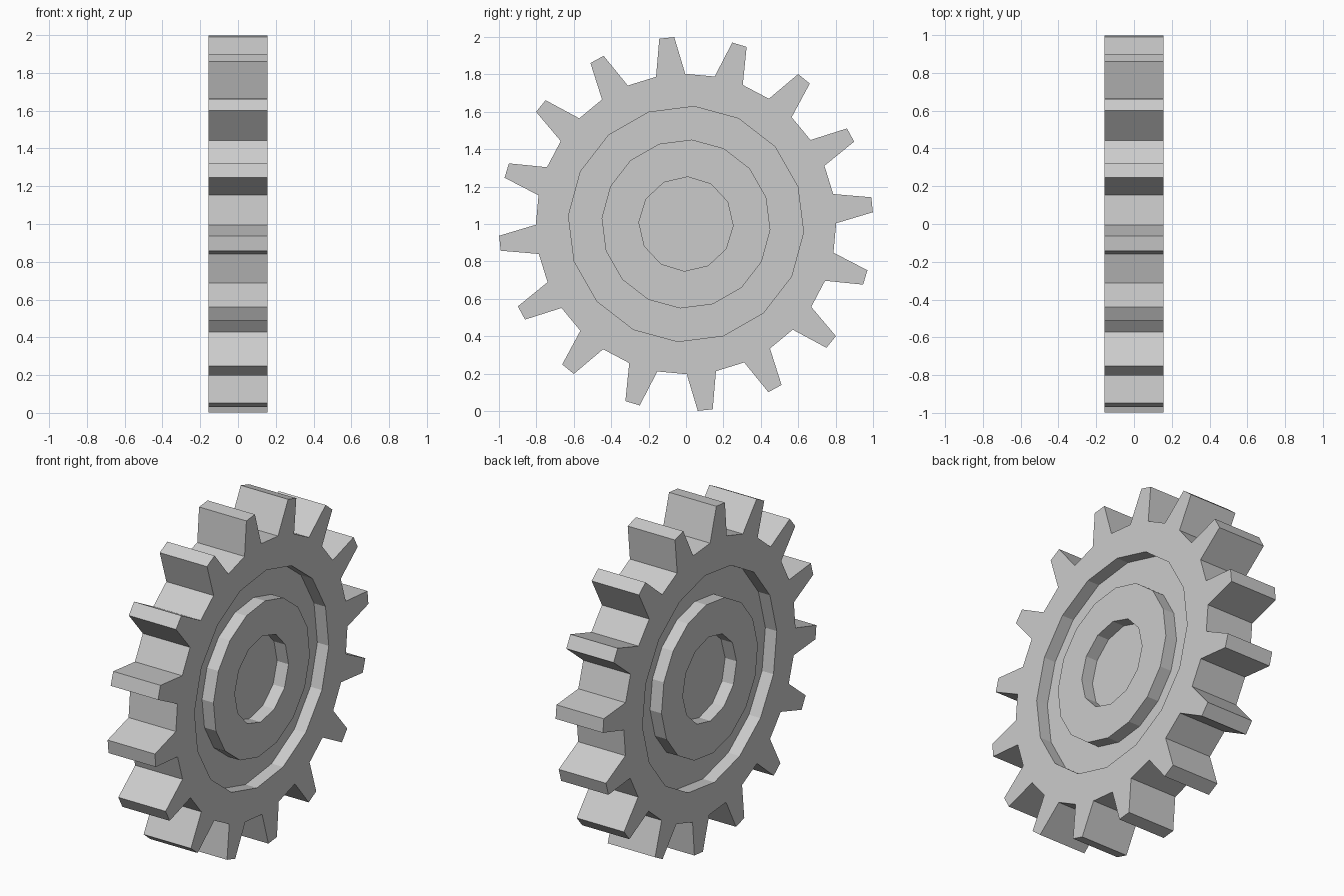
import bpy, bmesh
from math import cos, sin, radians

if "Cube" in bpy.data.objects:
    bpy.data.objects.remove(bpy.data.objects["Cube"])

TEETH = 16
HALF = 0.155       # half thickness of the gear
WEB = 0.08         # half thickness left under the recesses
bm = bmesh.new()


def loop(x, polar):
    """Closed edge loop in the plane at x from (radius, degrees) pairs."""
    vs = [bm.verts.new((x, r * cos(radians(a)), 1 + r * sin(radians(a)))) for r, a in polar]
    return [bm.edges.new((vs[i], vs[(i + 1) % len(vs)])) for i in range(len(vs))]


def circle(x, r, n, phase):
    return loop(x, [(r, phase + 360 * i / n) for i in range(n)])


def wall(a, b):
    bmesh.ops.bridge_loops(bm, edges=a + b)


def fill(*loops):
    bmesh.ops.triangle_fill(bm, use_beauty=True, edges=sum(loops, []))


# Toothed outline: root, tip, tip, root for each tooth
outline = []
for i in range(TEETH):
    c = 5.9 + 360 / TEETH * i
    outline += [(0.803, c - 5.6), (1.001, c - 2.3), (1.001, c + 2.3), (0.803, c + 5.6)]

rims = []
for s in (-1, 1):
    face, floor = s * HALF, s * WEB
    rim = loop(face, outline)
    rims.append(rim)
    # Ring groove between rim and hub
    g_top, g_low = (circle(x, 0.63, 16, -4) for x in (face, floor))
    h_top, h_low = (circle(x, 0.452, 16, -4) for x in (face, floor))
    # Round pocket in the hub
    p_top, p_low = (circle(x, 0.252, 12, -2) for x in (face, floor))
    fill(rim, g_top)
    wall(g_top, g_low)
    wall(g_low, h_low)
    wall(h_low, h_top)
    fill(h_top, p_top)
    wall(p_top, p_low)
    fill(p_low)

# Tooth flanks joining both faces
for a, b in zip(*rims):
    v = a.verts[0], a.verts[1], b.verts[1], b.verts[0]
    bm.faces.new(v)

bmesh.ops.recalc_face_normals(bm, faces=bm.faces)
mesh = bpy.data.meshes.new("gear_wheel")
bm.to_mesh(mesh)
bm.free()
gear = bpy.data.objects.new("gear_wheel", mesh)
bpy.context.collection.objects.link(gear)
